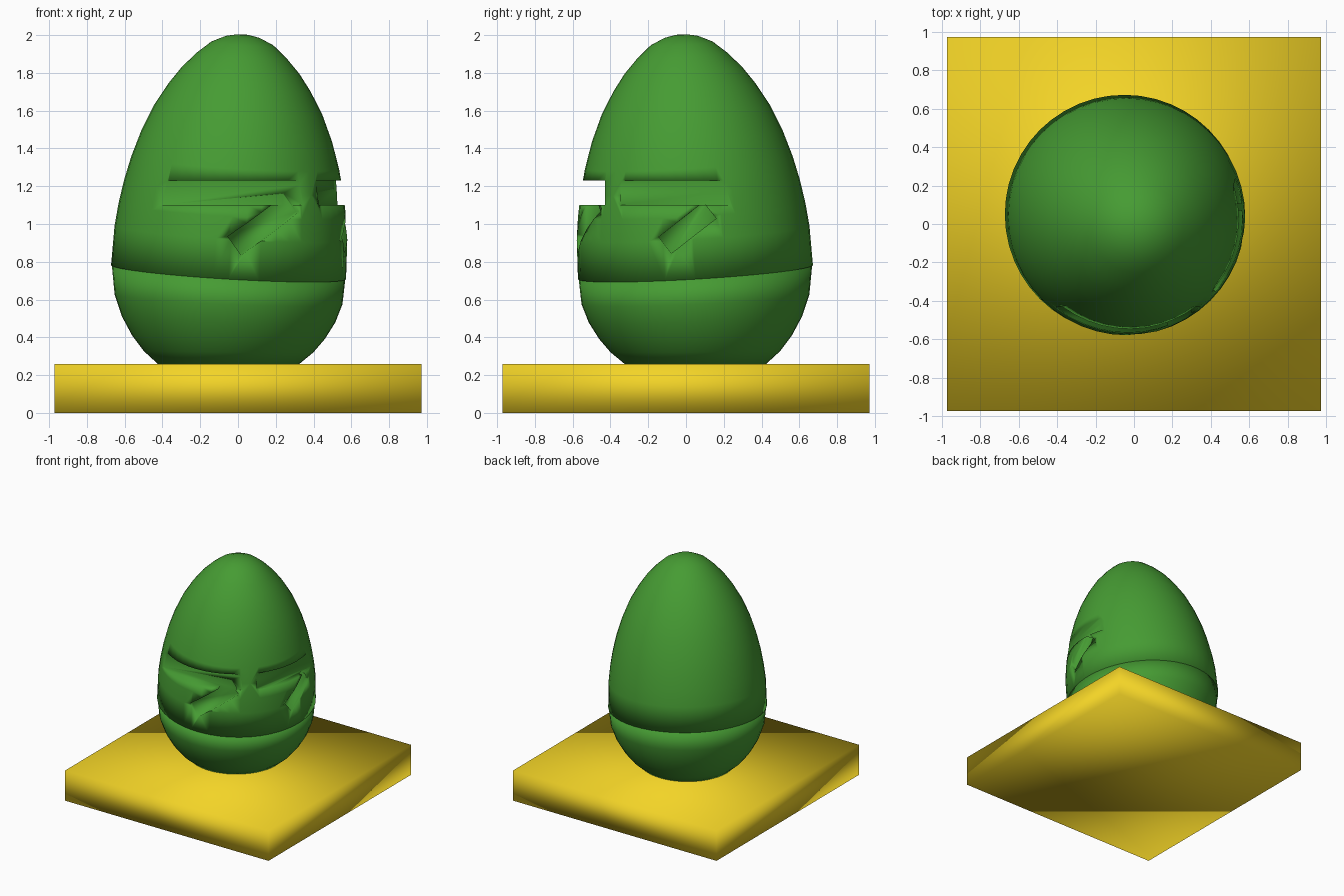
import bpy, bmesh
from math import radians, cos, sin, pi
from mathutils import Matrix, Vector

if "Cube" in bpy.data.objects:
    bpy.data.objects.remove(bpy.data.objects["Cube"])

CX, CY, SEAM, TILT, N = -0.05, 0.05, 0.745, 0.06, 48


def material(name, rgb):
    m = bpy.data.materials.new(name)
    m.diffuse_color = (*rgb, 1)
    m.use_nodes = True
    m.node_tree.nodes["Principled BSDF"].inputs["Base Color"].default_value = m.diffuse_color
    return m


GREEN = material("green", (0.061, 0.33, 0.033))
YELLOW = material("yellow", (0.896, 0.658, 0.02))


def add(name, bm, mat):
    bmesh.ops.recalc_face_normals(bm, faces=bm.faces)
    for f in bm.faces:
        f.smooth = True
    me = bpy.data.meshes.new(name)
    bm.to_mesh(me)
    bm.free()
    ob = bpy.data.objects.new(name, me)
    bpy.context.collection.objects.link(ob)
    me.materials.append(mat)
    return ob


def shell(name, profile, lean):
    """Lathe of (radius, height above seam), with the seam leaning to the front right."""
    bm = bmesh.new()
    prev = None
    for r, h in profile:
        fade = 1 if lean else max(0, 1 + h / 0.485)
        s = TILT * h if lean else 0
        ring = []
        for i in range(N):
            a = 2 * pi * i / N
            dx, dy = r * cos(a), r * sin(a)
            ring.append(bm.verts.new((CX + dx + s, CY + dy - s,
                                      SEAM + h - TILT * fade * (dx - dy))))
        if prev:
            for i in range(N):
                j = (i + 1) % N
                bm.faces.new((prev[i], prev[j], ring[j], ring[i]))
        else:
            bm.faces.new(ring[::-1])
        prev = ring
    bm.faces.new(prev)
    return add(name, bm, GREEN)


def box(name, matrix, size, mat):
    bm = bmesh.new()
    bmesh.ops.create_cube(bm, size=1, matrix=matrix @ Matrix.Diagonal((*size, 1)))
    return add(name, bm, mat)


# square base, softly shaded across its edges
box("base_slab", Matrix.Translation((0, 0, 0.13)), (1.945, 1.945, 0.26), YELLOW)

# egg in two shells meeting at a tilted seam
shell("lower_shell", [(0.37, -0.49), (0.45, -0.42), (0.51, -0.345), (0.565, -0.25),
                      (0.603, -0.145), (0.618, 0)], False)
upper = shell("upper_shell", [(0.622, 0), (0.616, 0.21), (0.602, 0.33),
                              (0.58, 0.455), (0.55, 0.58), (0.505, 0.72), (0.445, 0.86),
                              (0.375, 0.98), (0.31, 1.07), (0.235, 1.15), (0.165, 1.21),
                              (0.09, 1.245), (0.03, 1.257)], True)

# carved marks: azimuth, cut distance, height, length, width, roll
marks = [(-90, 0.48, 1.165, 1.0, 0.13, 0),
         (-11, 0.53, 1.165, 0.60, 0.13, 0),
         (-72, 0.545, 1.0, 0.40, 0.12, 35),
         (-4, 0.565, 0.98, 0.30, 0.11, 38)]
for az, dist, z, length, width, roll in marks:
    rot = Matrix.Rotation(radians(az), 4, 'Z')
    place = Vector((CX, CY, z)) + rot @ Vector((dist + 0.15, 0, 0))
    cutter = box("mark_cutter", Matrix.Translation(place) @ rot
                 @ Matrix.Rotation(radians(roll), 4, 'X'), (0.3, length, width), GREEN)
    mod = upper.modifiers.new("carve", 'BOOLEAN')
    mod.operation, mod.solver, mod.object = 'DIFFERENCE', 'EXACT', cutter
    bpy.context.view_layer.objects.active = upper
    bpy.ops.object.modifier_apply(modifier=mod.name)
    bpy.data.objects.remove(cutter)
